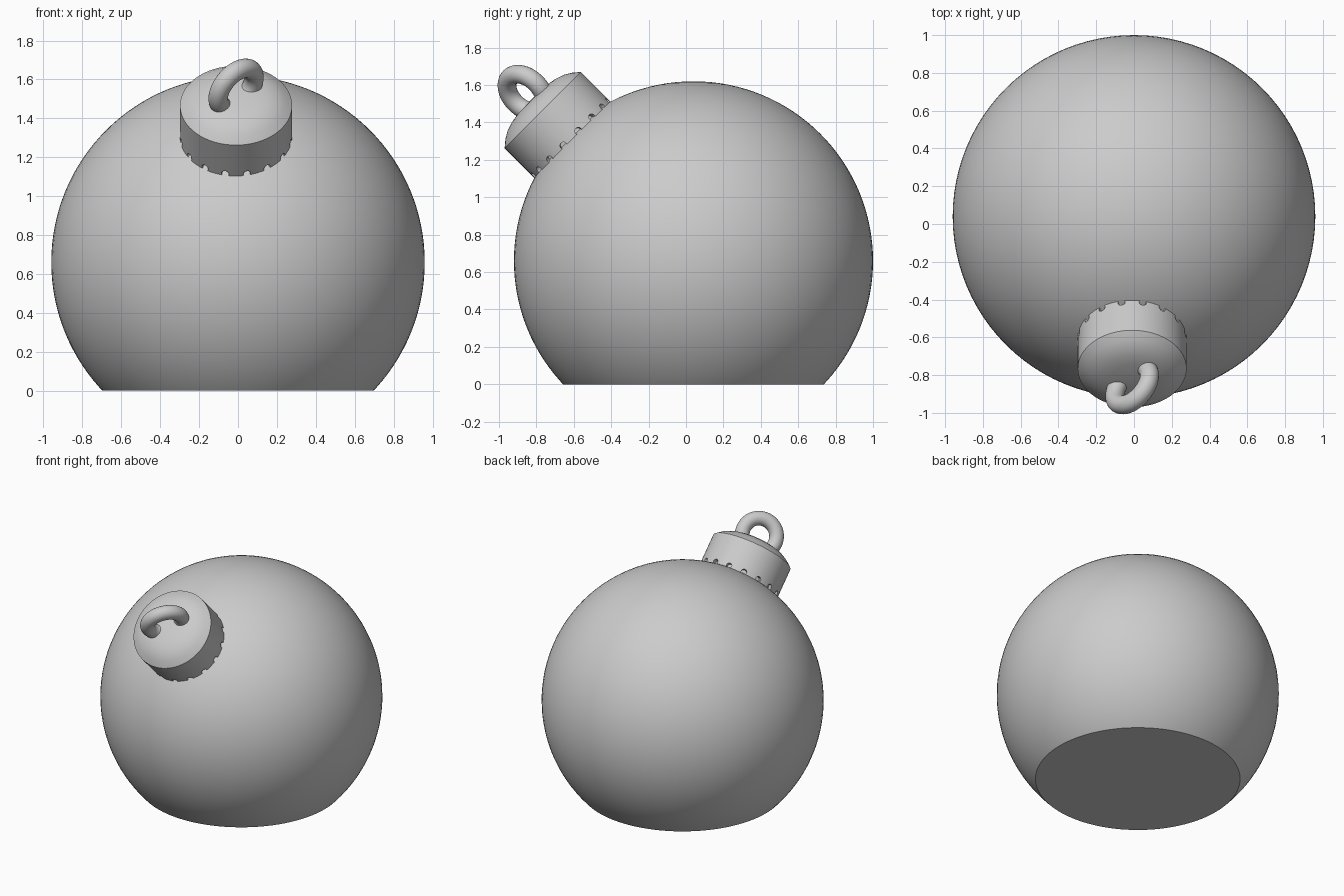
import bpy, bmesh
from math import radians, pi, cos, sin
from mathutils import Matrix, Vector

if "Cube" in bpy.data.objects:
    bpy.data.objects.remove(bpy.data.objects["Cube"])

mat = bpy.data.materials.new("plain_grey")
mat.use_nodes = True
GREY = (0.6, 0.6, 0.6, 1)
mat.diffuse_color = GREY
mat.node_tree.nodes["Principled BSDF"].inputs["Base Color"].default_value = GREY

BALL_RADIUS = 0.96
CENTRE = Vector((0, 0.04, 0.66))
# Cap frame: local z points out of the ball, forward and up
CAP_FRAME = Matrix.Translation(CENTRE + Vector((-0.01, 0, 0))) @ Matrix.Rotation(radians(45), 4, 'X')


def make_object(name, bm, frame=Matrix()):
    bmesh.ops.recalc_face_normals(bm, faces=bm.faces)
    mesh = bpy.data.meshes.new(name)
    bm.to_mesh(mesh)
    bm.free()
    mesh.materials.append(mat)
    obj = bpy.data.objects.new(name, mesh)
    bpy.context.collection.objects.link(obj)
    obj.matrix_world = frame
    return obj


def smooth(obj, angle=30):
    bpy.ops.object.select_all(action='DESELECT')
    obj.select_set(True)
    bpy.context.view_layer.objects.active = obj
    bpy.ops.object.shade_smooth_by_angle(angle=radians(angle))


def lathe(profile, steps):
    """Spin (radius, height) points around z."""
    bm = bmesh.new()
    verts = [bm.verts.new((r, 0, z)) for r, z in profile]
    edges = [bm.edges.new(pair) for pair in zip(verts, verts[1:])]
    bmesh.ops.spin(bm, geom=verts + edges, cent=(0, 0, 0), axis=(0, 0, 1),
                   angle=2 * pi, steps=steps, use_duplicate=False)
    bmesh.ops.remove_doubles(bm, verts=bm.verts, dist=0.0001)
    return bm


# Ball with a flat base
bm = bmesh.new()
bmesh.ops.create_uvsphere(bm, u_segments=96, v_segments=64, radius=BALL_RADIUS,
                          matrix=Matrix.Translation(CENTRE))
cut = bmesh.ops.bisect_plane(bm, geom=bm.verts[:] + bm.edges[:] + bm.faces[:],
                             plane_co=(0, 0, 0), plane_no=(0, 0, 1), clear_inner=True)
bmesh.ops.holes_fill(bm, edges=[e for e in bm.edges if e.is_boundary], sides=0)
smooth(make_object("ball", bm))

# Cap: straight wall with a shallow domed top
profile = [(0, 0.88), (0.288, 0.88), (0.288, 1.14), (0.25, 1.172), (0.21, 1.195),
           (0.165, 1.21), (0.11, 1.219), (0, 1.223)]
cap = make_object("cap", lathe(profile, 64), CAP_FRAME)

# Small round notches around the cap's lower edge
bm = bmesh.new()
NOTCHES = 16
for i in range(NOTCHES):
    place = (Matrix.Rotation(2 * pi * (i + 0.5) / NOTCHES, 4, 'Z')
             @ Matrix.Translation((0.29, 0, 0.926)) @ Matrix.Rotation(pi / 2, 4, 'Y'))
    bmesh.ops.create_cone(bm, cap_ends=True, segments=12, radius1=0.02,
                          radius2=0.02, depth=0.06, matrix=place)
cutter = make_object("notch_cutter", bm, CAP_FRAME)
cutter.hide_render = True
notch = cap.modifiers.new("notches", 'BOOLEAN')
notch.operation = 'DIFFERENCE'
notch.solver = 'EXACT'
notch.object = cutter
bpy.context.view_layer.objects.active = cap
bpy.ops.object.modifier_apply(modifier=notch.name)
bpy.data.objects.remove(cutter)
smooth(cap)

# Hanging ring, standing on the cap and turned about its axis
RING, TUBE = 0.12, 0.05
circle = [(RING + TUBE * cos(a), TUBE * sin(a)) for a in [2 * pi * i / 24 for i in range(25)]]
stand = Matrix.Translation((0, 0, 1.268)) @ Matrix.Rotation(radians(40), 4, 'Z') @ Matrix.Rotation(pi / 2, 4, 'X')
smooth(make_object("hanging_ring", lathe(circle, 48), CAP_FRAME @ stand))
